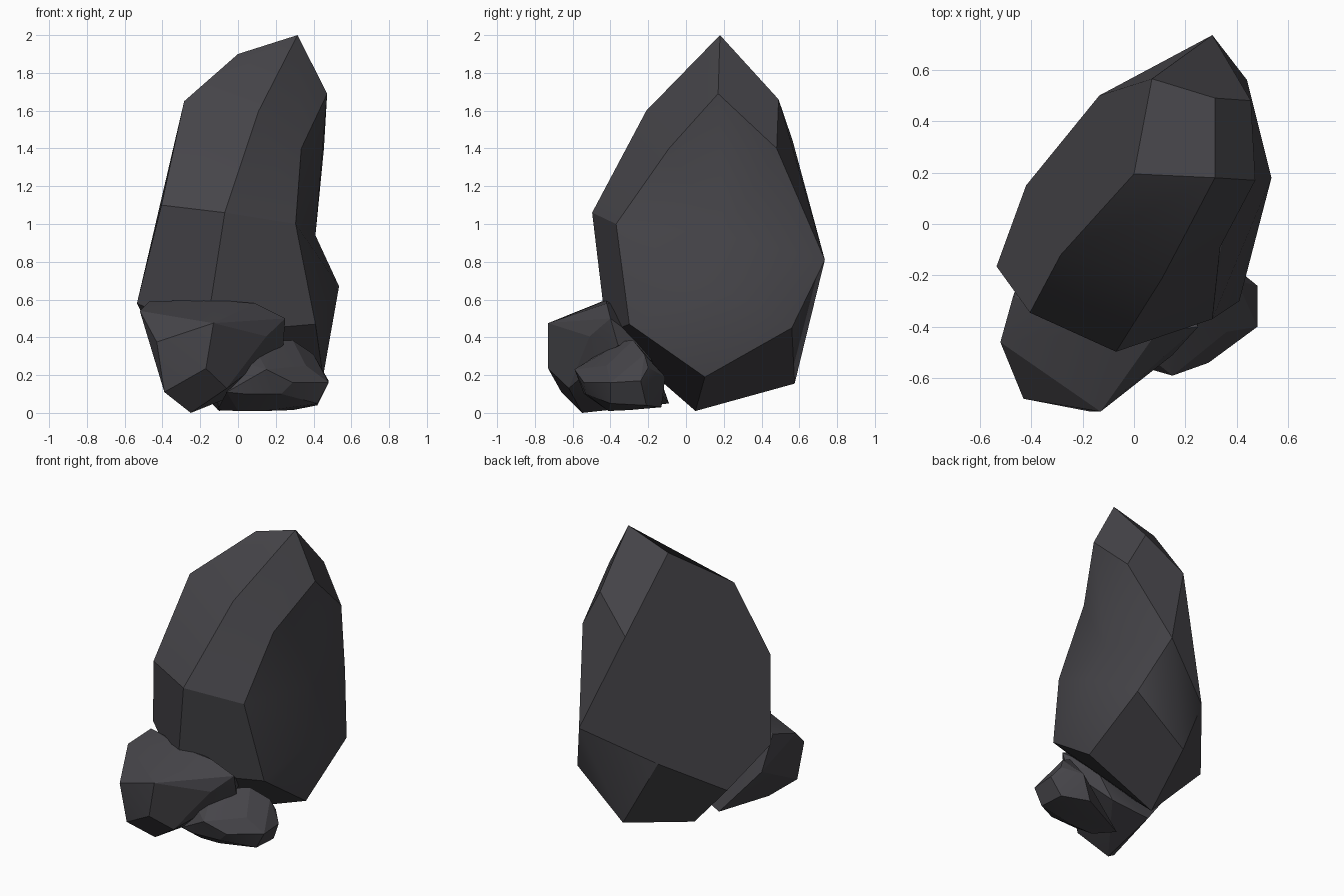
import bpy, bmesh, math

if "Cube" in bpy.data.objects:
    bpy.data.objects.remove(bpy.data.objects["Cube"])

stone = bpy.data.materials.new("dark grey stone")
stone.diffuse_color = (0.060, 0.058, 0.066, 1)
stone.use_nodes = True
stone.node_tree.nodes["Principled BSDF"].inputs["Base Color"].default_value = stone.diffuse_color


def finish(name, bm, soft=()):
    """Make the object; edges are sharp unless shallow or listed as soft."""
    bmesh.ops.recalc_face_normals(bm, faces=bm.faces[:])
    for f in bm.faces:
        f.smooth = True
    for e in bm.edges:
        e.smooth = e in soft or e.calc_face_angle(0) < math.radians(18)
    me = bpy.data.meshes.new(name)
    bm.to_mesh(me)
    bm.free()
    me.materials.append(stone)
    ob = bpy.data.objects.new(name, me)
    bpy.context.collection.objects.link(ob)


def boulder(name, corners):
    """Faceted convex boulder wrapped around its corner points."""
    bm = bmesh.new()
    for p in corners:
        bm.verts.new(p)
    res = bmesh.ops.convex_hull(bm, input=bm.verts[:])
    junk = {v for v in res["geom_interior"] + res["geom_unused"]
            if isinstance(v, bmesh.types.BMVert)}
    bmesh.ops.delete(bm, geom=list(junk), context='VERTS')
    bmesh.ops.dissolve_limit(bm, angle_limit=math.radians(6),
                             verts=bm.verts[:], edges=bm.edges[:])
    finish(name, bm)


# Tall standing rock: lettered corners, facets spelled by their corners
corner = {
    # crown
    "A": (.315, .18, 2.0), "B": (0, .195, 1.9), "C": (-.285, -.12, 1.65),
    "F": (.11, -.21, 1.6), "G": (.472, .17, 1.69), "O": (.315, .49, 1.66),
    "P": (.07, .565, 1.44), "N": (.455, .48, 1.4), "H": (.335, -.09, 1.4),
    # waist
    "D": (-.405, -.345, 1.1), "E": (-.07, -.497, 1.06), "I": (.305, -.37, 1.0),
    "M": (.305, .735, .81), "X": (.41, .2, .94), "W": (.535, .18, .67),
    "K": (-.535, -.165, .58), "S": (-.135, .50, .59), "J": (.41, -.30, .47),
    # base
    "Q": (.44, .56, .45), "T": (-.42, .15, .35), "Y": (-.17, -.42, .42),
    "R": (.08, .575, .155), "V": (.45, .10, .19), "U": (-.10, .05, .01),
}
facets = ("ABCF AFHG AGNO AOPB CDEF FEIH BCDKTSMP ONMP DKYE EYJI "   # front, crown, back
          "KTUY JVUY VQRU QMR MSR RSTU "                              # underside
          "GHX HIX IWX IJW JVW VQW QMW MXW MNX NGX")                  # right flank
bm = bmesh.new()
vert = {k: bm.verts.new(p) for k, p in corner.items()}
for f in facets.split():
    bm.faces.new([vert[c] for c in f])
# the hollow right flank is rounded, and so is the fold below the crown
soft = set(vert["X"].link_edges) | set(vert["W"].link_edges)
soft |= {bm.edges.get((vert[a], vert[b])) for a, b in ("CF", "MR")}
finish("tall_rock", bm, soft)

# Boulder leaning on the front left
boulder("left_boulder", [
    (-.52, -.46, .54), (-.47, -.28, .59), (-.14, -.42, .60), (.09, -.42, .58),
    (.25, -.40, .50), (.24, -.36, .36), (.15, -.51, .405), (-.13, -.73, .475),
    (-.43, -.68, .375), (-.17, -.73, .235), (-.42, -.62, .2), (-.39, -.66, .11),
    (-.25, -.55, 0), (-.06, -.62, .13), (-.19, -.09, .05), (-.44, -.2, .35),
    (.15, -.2, .35), (.05, -.15, .12),
])

# Small boulder at the front right
boulder("right_boulder", [
    (.15, -.59, .23), (.29, -.54, .16), (.23, -.53, .1), (.04, -.54, .1),
    (.48, -.40, .16), (.48, -.24, .17), (.42, -.40, .05), (.42, -.21, .04),
    (.43, -.2, .24), (.40, -.22, .31), (.29, -.28, .385), (.21, -.33, .38),
    (.36, -.42, .25), (.05, -.51, .26), (.09, -.42, .34), (-.06, -.53, .11),
    (0, -.41, .01), (.14, -.41, .01), (.29, -.3, .015), (-.11, -.3, .015),
    (.25, -.13, .03), (.32, -.11, .19),
])
